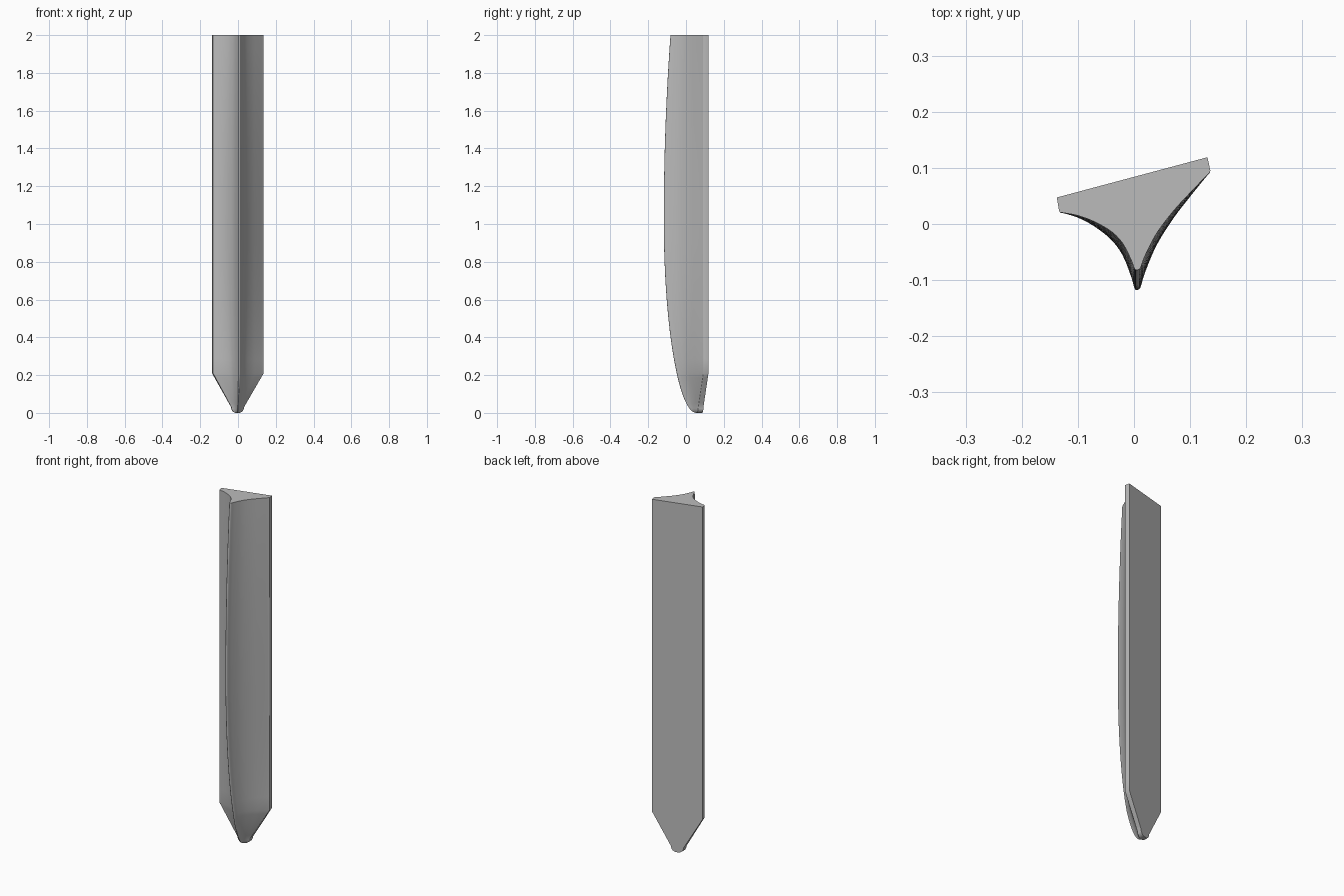
import bpy
import bmesh
import math

cube = bpy.data.objects.get("Cube")
if cube:
    bpy.data.objects.remove(cube, do_unlink=True)

CENTRE = -0.003       # x the pointed foot narrows towards
SLOPE = 0.267         # skew of the flat back
BELLY = 1.02          # height where the ridge is deepest

# Concave front: x and depth ahead of the side edges
FRONT = [(-0.1335, -0.003), (-0.131, 0.001), (-0.126, 0.003), (-0.1, 0.018),
         (-0.07, 0.042), (-0.04, 0.074), (-0.02, 0.107), (-0.005, 0.149),
         (0, 0.168), (0.003, 0.174), (0.007, 0.175), (0.011, 0.173),
         (0.014, 0.165), (0.02, 0.147), (0.04, 0.105), (0.07, 0.065),
         (0.1, 0.034), (0.13, 0.005), (0.135, 0.001), (0.136, -0.003)]


def smooth_path(points, steps=3):
    """Catmull-Rom curve through the points."""
    ends = [points[0]] + points + [points[-1]]
    path = []
    for a, b, c, d in zip(ends, ends[1:], ends[2:], ends[3:]):
        for i in range(steps):
            t = i / steps
            path.append(tuple(
                q + t * (r - p + t * (2 * p - 5 * q + 4 * r - s
                                      + t * (3 * (q - r) + s - p))) / 2
                for p, q, r, s in zip(a, b, c, d)))
    return path + [points[-1]]


def ridge_scale(z):
    """Elliptical sweep below the belly, gentle retreat above it."""
    t = abs(z - BELLY) / BELLY
    return math.sqrt(max(0, 1 - t * t)) if z < BELLY else 1 - 0.22 * t * t


def width_scale(z):
    """Straight taper with a rounded nose."""
    if z < 0.03:
        return 0.05 + 0.2 * math.sqrt(1 - (1 - z / 0.03) ** 2)
    return min(1, 0.25 + 0.75 * (z - 0.03) / 0.18)


def section(z):
    w, k = width_scale(z), ridge_scale(z)
    ring = []
    for x, depth in smooth_path(FRONT):
        px = CENTRE + (x - CENTRE) * w
        ring.append((px, 0.056 + SLOPE * px - depth * (k if depth > 0 else 1), z))
    for x in (0.131, -0.1375):
        px = CENTRE + (x - CENTRE) * w
        ring.append((px, 0.084 + SLOPE * px, z))
    return ring


# Heights of the cross-sections, closer together at the nose
levels = [0.03 * (i / 8) ** 2 for i in range(8)]
levels += [0.03 + 0.18 * i / 8 for i in range(8)]
levels += [0.21 + 1.79 * i / 24 for i in range(25)]

bm = bmesh.new()
rings = [[bm.verts.new(p) for p in section(z)] for z in levels]
for low, high in zip(rings, rings[1:]):
    for i in range(len(low)):
        j = (i + 1) % len(low)
        bm.faces.new((low[i], low[j], high[j], high[i]))
bm.faces.new(rings[-1])
bm.faces.new(rings[0][::-1])
bmesh.ops.recalc_face_normals(bm, faces=bm.faces)
mesh = bpy.data.meshes.new("ridged_stem")
bm.to_mesh(mesh)
bm.free()

stem = bpy.data.objects.new("ridged_stem", mesh)
bpy.context.collection.objects.link(stem)

grey = bpy.data.materials.new("plain grey")
grey.use_nodes = True
colour = (0.5, 0.5, 0.5, 1)
grey.diffuse_color = colour
grey.node_tree.nodes["Principled BSDF"].inputs["Base Color"].default_value = colour
mesh.materials.append(grey)

bpy.ops.object.select_all(action="DESELECT")
stem.select_set(True)
bpy.context.view_layer.objects.active = stem
bpy.ops.object.shade_smooth_by_angle(angle=math.radians(35))
